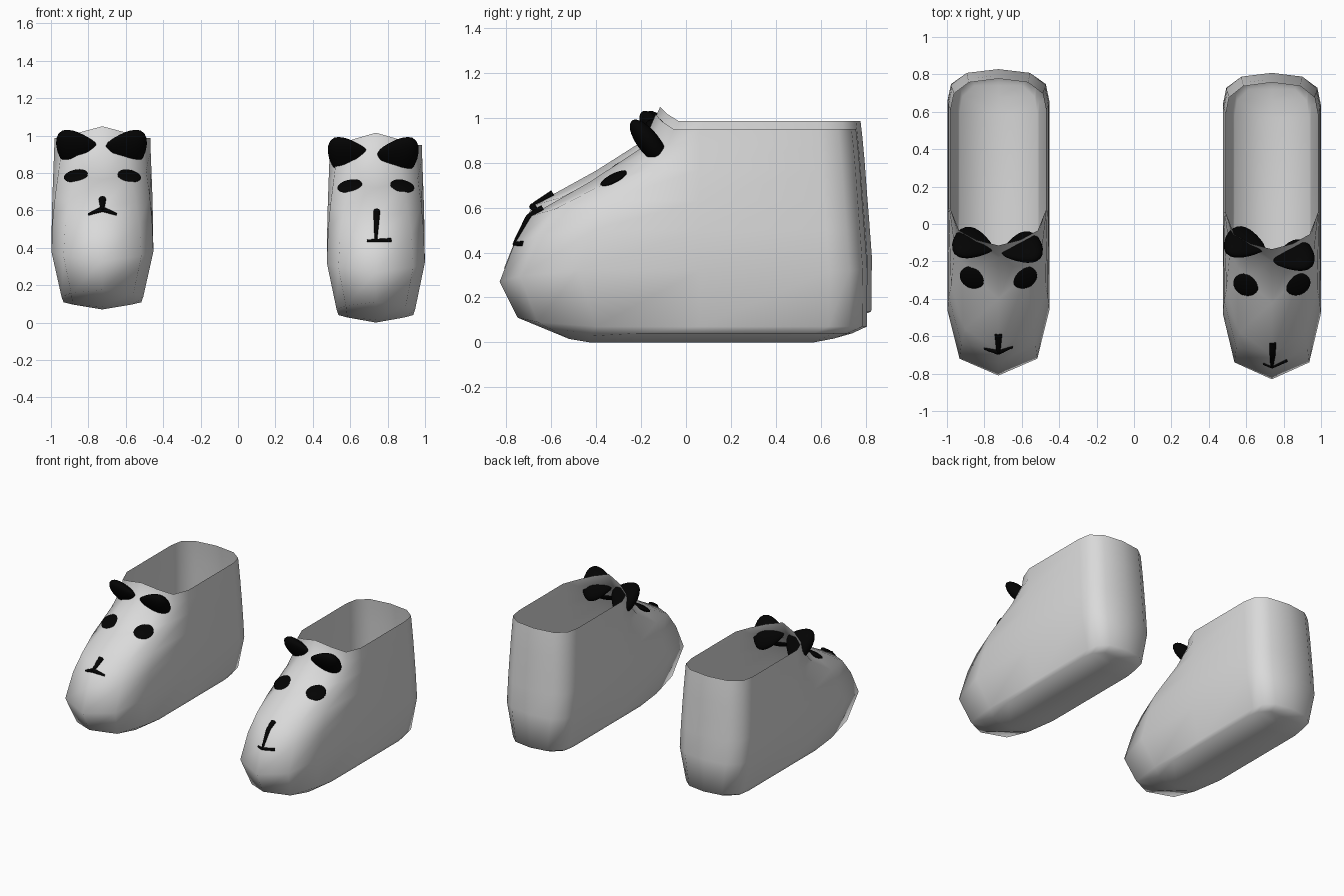
import bpy, bmesh
from mathutils import Vector, Matrix
from mathutils.bvhtree import BVHTree

cube = bpy.data.objects.get("Cube")
if cube:
    bpy.data.objects.remove(cube)


def material(name, value):
    mat = bpy.data.materials.new(name)
    mat.use_nodes = True
    color = (value, value, value, 1)
    mat.diffuse_color = color
    mat.node_tree.nodes["Principled BSDF"].inputs["Base Color"].default_value = color
    return mat


white = material("soft white", 0.7)
black = material("black", 0.001)

# Shell rings from sole to rim:
# front y, front z, side z, half width, back y, openness, shoulder setback, corner setback
RINGS = [
    (-.52, .015, .04, .2, .74, 0, .09, .3),
    (-.75, .11, .07, .21, .805, 0, .09, .35),
    (-.83, .27, .32, .262, .808, 0, .09, .35),
    (-.76, .45, .5, .26, .795, .1, .1, .35),
    (-.70, .56, .63, .257, .785, .3, .12, .35),
    (-.42, .72, .77, .252, .775, .6, .13, .27),
    (-.2, .865, .88, .248, .765, .85, .07, .14),
    (-.135, 1.015, .95, .246, .757, 1, .03, .08),
]


def half_ring(yf, zf, zs, w, yb, t, dy1, dy2):
    """Half outline from the toe centre to the heel centre."""
    return [
        Vector((0, yf, zf)),
        Vector(((.2 - .08 * t) * w / .262, yf + dy1, (zf + zs) / 2)),
        Vector((w * (1 - .18 * t), yf + dy2, zs)),
        Vector((w, .06, zs)),
        Vector((w, yb - .17, zs)),
        Vector((w * .93, yb - .08, zs)),
        Vector((w * .62, yb - .02, zs)),
        Vector((0, yb, zs)),
    ]


def new_object(name, bm, mat):
    mesh = bpy.data.meshes.new(name)
    for f in bm.faces:
        f.smooth = True
    bm.to_mesh(mesh)
    mesh.materials.append(mat)
    obj = bpy.data.objects.new(name, mesh)
    bpy.context.collection.objects.link(obj)


def build_shell(name, place):
    bm = bmesh.new()
    loops = []
    for ring in RINGS:
        half = half_ring(*ring)
        mirror = [Vector((-p.x, p.y, p.z)) for p in half[-2:0:-1]]
        loops.append([bm.verts.new(place @ p) for p in half + mirror])
    n = len(loops[0])
    for low, high in zip(loops, loops[1:]):
        for i in range(n):
            j = (i + 1) % n
            bm.faces.new((low[i], low[j], high[j], high[i]))
    # Sole with a shallow keel along the middle, rising at the heel
    sole, last = loops[0], n // 2
    keel = [sole[0]]
    for p in half_ring(*RINGS[0])[1:-1]:
        rise = max(0, (p.y - .6) / .14) * p.z
        keel.append(bm.verts.new(place @ Vector((0, p.y, rise))))
    keel.append(sole[last])
    for i in range(last):
        for a, b in ((sole[i], sole[i + 1]), (sole[-i], sole[-i - 1])):
            corners = list(dict.fromkeys((keel[i], keel[i + 1], b, a)))
            bm.faces.new(corners)
    bmesh.ops.recalc_face_normals(bm, faces=bm.faces)
    new_object(name, bm, white)
    tree = BVHTree.FromBMesh(bm)
    bm.free()
    return tree


def blob(name, matrix, size, taper=0):
    """Flattened ball, optionally narrowing towards its local +x."""
    bm = bmesh.new()
    bmesh.ops.create_uvsphere(bm, u_segments=24, v_segments=14, radius=1)
    for v in bm.verts:
        k = 1 - taper * v.co.x
        v.co = Vector((v.co.x * size[0], v.co.y * size[1] * k, v.co.z * size[2] * k))
    bm.transform(matrix)
    bmesh.ops.recalc_face_normals(bm, faces=bm.faces)
    new_object(name, bm, black)
    bm.free()


def on_front(tree, x, z):
    hit, normal, _, _ = tree.ray_cast(Vector((x, -3, z)), Vector((0, 1, 0)))
    return hit, (normal if normal.y < 0 else -normal)


def stroke(name, tree, start, end, r0, r1):
    """Tapered line laid on the front surface between two (x, z) points."""
    curve = bpy.data.curves.new(name, "CURVE")
    curve.dimensions = "3D"
    curve.bevel_depth = 1
    curve.bevel_resolution = 2
    curve.use_fill_caps = True
    count = 9
    line = curve.splines.new("POLY")
    line.points.add(count - 1)
    for i, p in enumerate(line.points):
        f = i / (count - 1)
        xz = Vector(start).lerp(Vector(end), f)
        p.co = (*on_front(tree, xz.x, xz.y)[0], 1)
        p.radius = r0 + (r1 - r0) * f
    curve.materials.append(black)
    bpy.context.collection.objects.link(bpy.data.objects.new(name, curve))


def build_slipper(side, cx, cy, lift, stretch, wide, eye_z, ear_shift):
    place = Matrix.Translation((cx, cy, lift)) @ Matrix.Diagonal((wide, 1, stretch, 1))
    tree = build_shell(side + "_slipper_shell", place)
    for s, label in ((-1, "right"), (1, "left")):
        # Eye patch lying on the vamp
        hit, normal = on_front(tree, cx + s * .138, eye_z)
        turn = normal.to_track_quat("Z", "Y").to_matrix().to_4x4()
        blob(f"{side}_slipper_{label}_eye", Matrix.Translation(hit) @ turn,
             (.07, .066, .016))
        # Ear standing out of the slope, pointed towards the middle
        spot = Vector((cx + s * .13 - ear_shift * .4, cy - .14 - ear_shift * s,
                       lift + .895 * stretch))
        out = Vector((s * .25, -.6, .8)).normalized()
        across = Vector((-s, -.2, .05))
        across = (across - out * across.dot(out)).normalized()
        frame = Matrix((across, out, across.cross(out))).transposed().to_4x4()
        blob(f"{side}_slipper_{label}_ear", Matrix.Translation(spot) @ frame,
             (.11, .115, .045), .45)
    return tree


# Left slipper, with a long nose line and a flat mouth
cx = .737
tree = build_slipper("left", cx, 0, 0, 1, 1, .73, .035)
stroke("left_slipper_nose", tree, (cx + .005, .595), (cx, .44), .018, .007)
stroke("left_slipper_mouth", tree, (cx - .045, .437), (cx + .08, .44), .007, .012)

# Right slipper, sitting a little higher, with a short nose and a forked mouth
cx = -.725
tree = build_slipper("right", cx, .02, .07, .965, 1.04, .785, .012)
stroke("right_slipper_nose", tree, (cx, .66), (cx, .6), .02, .009)
for s, label in ((-1, "right"), (1, "left")):
    stroke(f"right_slipper_mouth_{label}", tree, (cx, .605), (cx + s * .075, .578), .016, .007)
